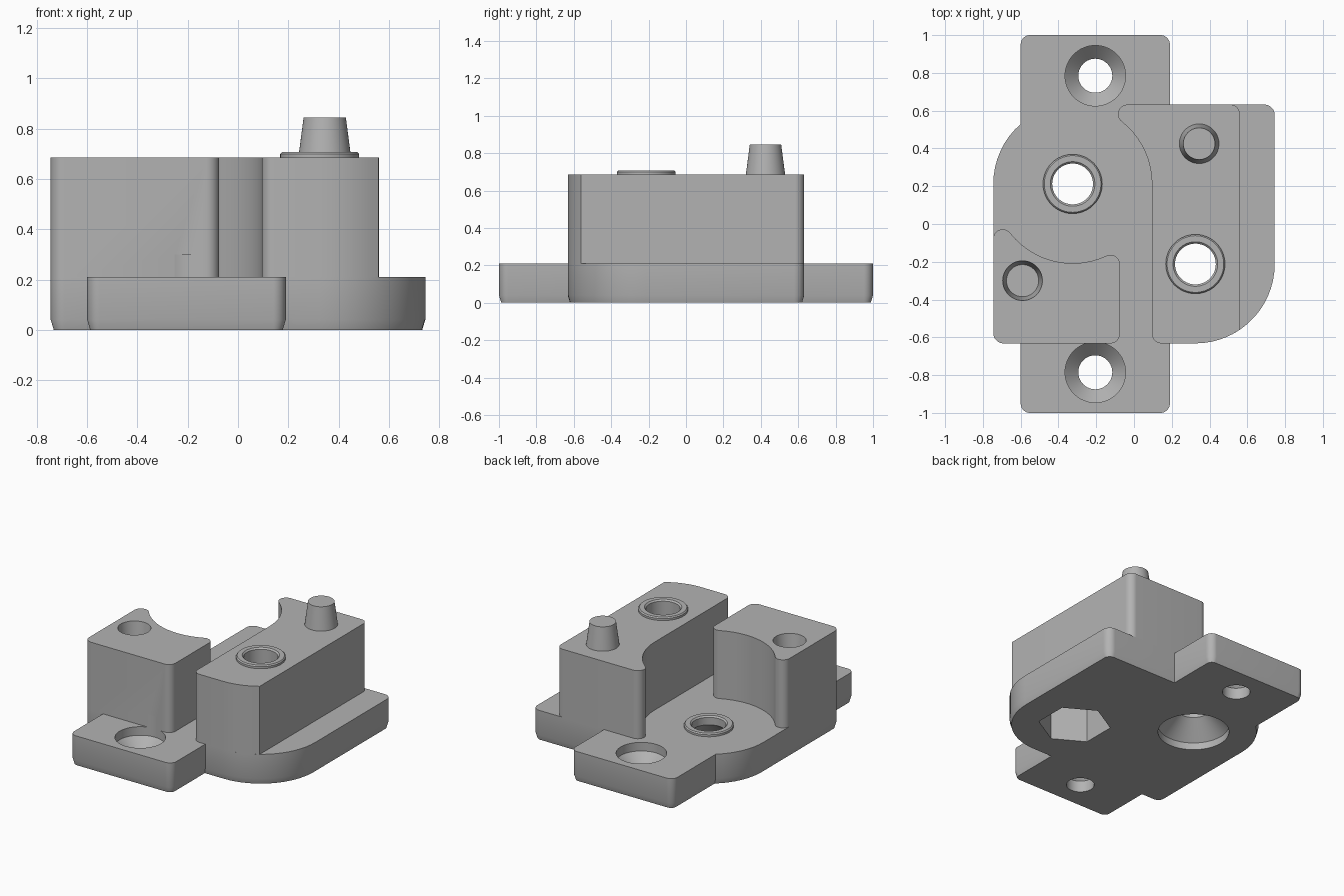
import bpy
import bmesh
from math import sin, cos, radians, pi

if "Cube" in bpy.data.objects:
    bpy.data.objects.remove(bpy.data.objects["Cube"])

GREY = (0.45, 0.45, 0.45, 1)
mat = bpy.data.materials.new("matte_grey")
mat.use_nodes = True
mat.diffuse_color = GREY
mat.node_tree.nodes["Principled BSDF"].inputs["Base Color"].default_value = GREY

# Main dimensions
FLOOR, TOP = 0.21, 0.685
BIG, SMALL = 0.42, 0.05
BACK = (-0.325, 0.212)     # centre of the rear bolt hole and round corner
FRONT = (0.325, -0.212)    # centre of the front bolt hole and round corner


def finish(bm, name):
    bmesh.ops.recalc_face_normals(bm, faces=bm.faces)
    mesh = bpy.data.meshes.new(name)
    bm.to_mesh(mesh)
    bm.free()
    obj = bpy.data.objects.new(name, mesh)
    bpy.context.collection.objects.link(obj)
    mesh.materials.append(mat)
    return obj


def outline(*arcs):
    """Join arcs (centre, radius, start, end); zero radius gives a corner."""
    pts = []
    for (x, y), r, a, b in arcs:
        n = max(1, round(abs(b - a) / 6)) if r else 0
        for i in range(n + 1):
            t = radians(a + (b - a) * i / max(n, 1))
            pts.append((x + r * cos(t), y + r * sin(t)))
    return pts


def prism(name, pts, z0, z1, taper=0, rise=0):
    """Extrude an outline, with an optional bevel round the underside."""
    bm = bmesh.new()
    bottom = bm.faces.new([bm.verts.new((x, y, z0 + rise)) for x, y in pts])
    top = bmesh.ops.extrude_face_region(bm, geom=[bottom], use_keep_orig=True)
    for v in top["geom"]:
        if isinstance(v, bmesh.types.BMVert):
            v.co.z = z1
    bmesh.ops.recalc_face_normals(bm, faces=bm.faces)
    if taper:
        bmesh.ops.inset_region(bm, faces=[bottom], thickness=taper, use_even_offset=True)
        for v in bottom.verts:
            v.co.z = z0
    return finish(bm, name)


def lathe(name, centre, profile, sides=64, turn=0):
    """Solid of revolution from (radius, height) pairs, capped at both ends."""
    bm = bmesh.new()
    rings = []
    for r, z in profile:
        angles = [turn + 2 * pi * i / sides for i in range(sides)]
        rings.append([bm.verts.new((centre[0] + r * cos(a), centre[1] + r * sin(a), z))
                      for a in angles])
    for low, high in zip(rings, rings[1:]):
        for i in range(sides):
            j = (i + 1) % sides
            bm.faces.new((low[i], low[j], high[j], high[i]))
    bm.faces.new(rings[0][::-1])
    bm.faces.new(rings[-1])
    return finish(bm, name)


def drill(target, cutters):
    bpy.context.view_layer.objects.active = target
    for cutter in cutters:
        mod = target.modifiers.new("hole", 'BOOLEAN')
        mod.operation, mod.solver, mod.object = 'DIFFERENCE', 'EXACT', cutter
        bpy.ops.object.modifier_apply(modifier=mod.name)


# Base plate: body with two opposite round corners, plus end tabs
R = 0.055
base = prism("base_plate", outline(
    ((-0.55, -0.95), SMALL, 180, 270), ((0.14, -0.95), SMALL, 270, 360),
    ((0.19, -0.632), 0, 0, 0), (FRONT, BIG, 270, 360),
    ((0.69, 0.577), R, 0, 90), ((0.19, 0.632), 0, 0, 0),
    ((0.14, 0.95), SMALL, 0, 90), ((-0.55, 0.95), SMALL, 90, 180),
    (BACK, BIG, 130.9, 180), ((-0.69, -0.577), R, 180, 270),
    ((-0.6, -0.632), 0, 0, 0)), 0, FLOOR, taper=0.012, rise=0.04)

# Long block with a hooked rear tip
long_block = prism("long_block", outline(
    ((0.145, -0.582), SMALL, 180, 270), (FRONT, BIG, 270, 304),
    ((0.51, 0.582), SMALL, 0, 90), ((-0.035, 0.582), SMALL, 90, 231.9),
    (BACK, BIG, 51.9, 0)), FLOOR, TOP)

# Short block with a scooped rear face
short_block = prism("short_block", outline(
    ((-0.69, -0.577), R, 180, 270), ((-0.125, -0.582), SMALL, 270, 360),
    ((-0.125, -0.213), SMALL, 0, 115.2), (BACK, BIG, 295.2, 218.1),
    ((-0.695, -0.078), SMALL, 38.1, 180)), FLOOR, TOP)

# Raised rings round the bolt holes
bosses = [lathe(n, c, [(0.157, z), (0.157, z + 0.014), (0.15, z + 0.022)])
          for n, c, z in (("rear_boss", BACK, FLOOR), ("front_boss", FRONT, TOP))]

# Locating pin
pin = lathe("locating_pin", (0.345, 0.425), [(0.105, TOP), (0.084, 0.845)])

# Cutters
rear_hole = lathe("rear_cutter", BACK, [
    (0.23, -0.1), (0.23, 0.05), (0.108, 0.17), (0.108, 0.222), (0.13, 0.244)])
front_hole = lathe("front_cutter", FRONT, [
    (0.108, -0.1), (0.108, 0.697), (0.13, 0.719)])
nut_pocket = lathe("nut_cutter", FRONT, [(0.235, -0.1), (0.235, 0.35)], 6, pi / 2)
pin_socket = lathe("socket_cutter", (-0.59, -0.30), [(0.085, TOP - 0.17), (0.105, TOP), (0.105, 0.8)])
tab_holes = [lathe("tab_cutter", (-0.205, y), [
    (0.09, -0.1), (0.09, 0.08), (0.16, 0.15), (0.16, 0.3)]) for y in (-0.785, 0.785)]

drill(base, [rear_hole, nut_pocket, front_hole] + tab_holes)
drill(long_block, [nut_pocket, front_hole])
drill(short_block, [pin_socket] + tab_holes[:1])
drill(bosses[0], [rear_hole])
drill(bosses[1], [front_hole])
for cutter in [rear_hole, front_hole, nut_pocket, pin_socket] + tab_holes:
    bpy.data.objects.remove(cutter)

# Smooth curved walls, crisp edges
bpy.ops.object.select_all(action='DESELECT')
for obj in [base, long_block, short_block, pin] + bosses:
    obj.select_set(True)
bpy.context.view_layer.objects.active = base
bpy.ops.object.shade_smooth_by_angle(angle=radians(30))
